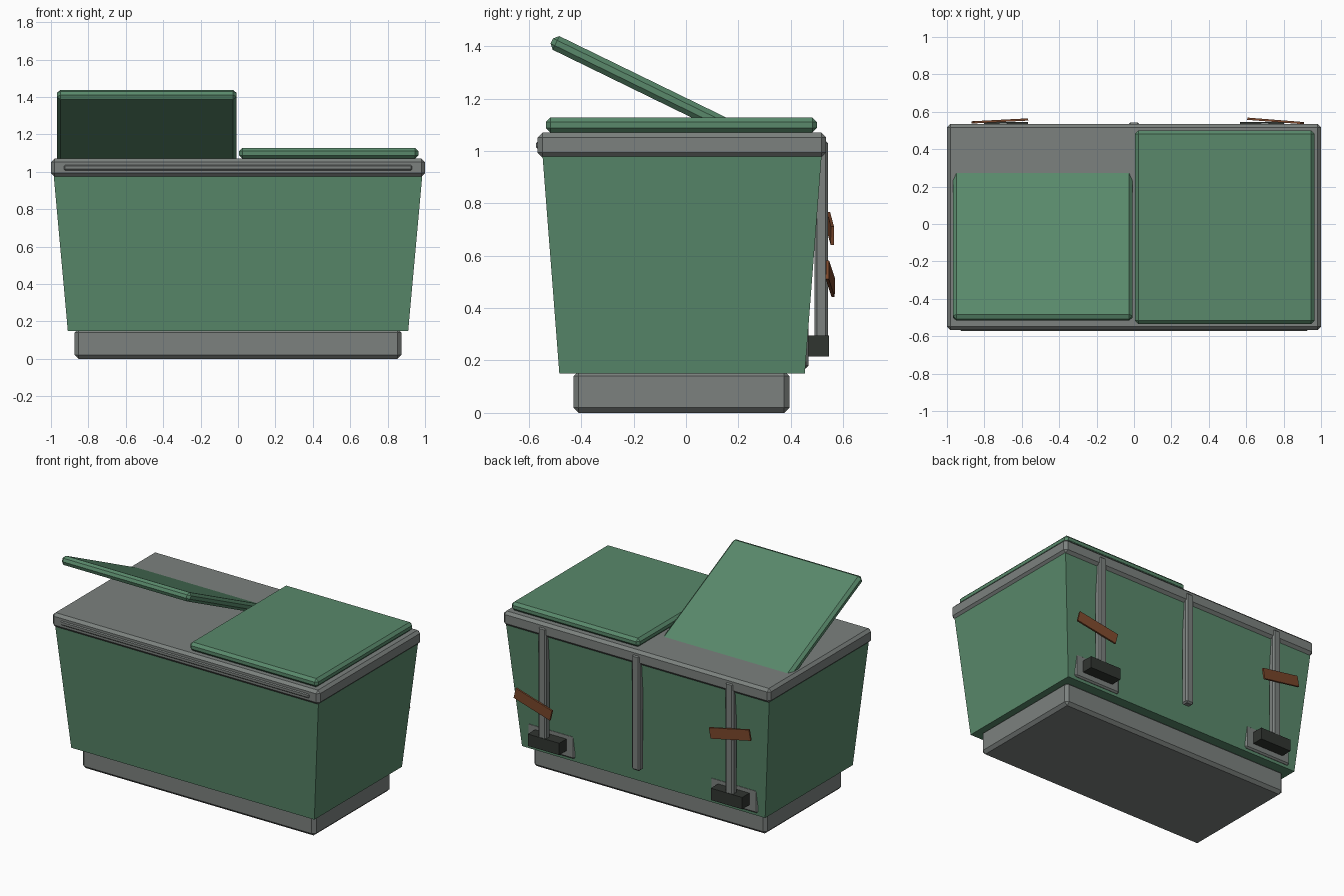
import bpy, bmesh
from math import radians
from mathutils import Euler

if "Cube" in bpy.data.objects:
    bpy.data.objects.remove(bpy.data.objects["Cube"])


def material(name, rgb):
    m = bpy.data.materials.new(name)
    m.diffuse_color = (*rgb, 1)
    m.use_nodes = True
    m.node_tree.nodes["Principled BSDF"].inputs["Base Color"].default_value = m.diffuse_color
    return m


GREEN = material("green_paint", (0.10, 0.25, 0.147))
GREY = material("grey_metal", (0.20, 0.22, 0.21))
DARK = material("dark_rubber", (0.03, 0.035, 0.03))
RUST = material("rust_brown", (0.20, 0.065, 0.025))


def box(name, x, y, z, mat, bevel=0.0, rot=(0, 0, 0), taper=None):
    """Chamfered box from (min, max) ranges; taper scales the bottom in x and y."""
    size = [b - a for a, b in (x, y, z)]
    bm = bmesh.new()
    bmesh.ops.create_cube(bm, size=1)
    for v in bm.verts:
        bottom = v.co.z < 0
        v.co = [c * s for c, s in zip(v.co, size)]
        if taper and bottom:
            v.co.x *= taper[0]
            v.co.y *= taper[1]
    if bevel:
        bmesh.ops.bevel(bm, geom=bm.edges[:], offset=bevel, segments=1, affect='EDGES')
    mesh = bpy.data.meshes.new(name)
    bm.to_mesh(mesh)
    bm.free()
    mesh.materials.append(mat)
    ob = bpy.data.objects.new(name, mesh)
    ob.location = [(a + b) / 2 for a, b in (x, y, z)]
    ob.rotation_euler = Euler([radians(r) for r in rot])
    bpy.context.collection.objects.link(ob)
    return ob


def around(c, width):
    return (c - width / 2, c + width / 2)


# Plinth, tapered container and rim
box("base", (-0.873, 0.873), (-0.43, 0.395), (0, 0.16), GREY, 0.02)
box("body", (-0.987, 0.987), (-0.549, 0.519), (0.15, 1.0), GREEN,
    taper=(0.91 / 0.987, 0.937 / 1.068))
box("rim", (-1, 1), (-0.566, 0.535), (0.975, 1.07), GREY, 0.018)
box("front_strip", (-0.93, 0.93), (-0.572, -0.55), (1.008, 1.036), GREY, 0.006)

# Lids: right one closed, left one propped open
box("closed_lid", around(0.485, 0.96), (-0.535, 0.50), (1.07, 1.128), GREEN, 0.018)
box("open_lid", around(-0.488, 0.96), around(-0.047, 1.035), around(1.193, 0.058),
    GREEN, 0.018, rot=(-26, 0, 0))

# Rear posts
for name, x in (("left", -0.70), ("middle", 0), ("right", 0.70)):
    box(name + "_rear_post", around(x, 0.06), (0.49, 0.542), (0.26, 1.04), GREY, 0.01)

# Rear foot plates and rubber blocks
for name, x in (("left", -0.685), ("right", 0.685)):
    box(name + "_foot_plate", around(x, 0.35), (0.43, 0.468), (0.17, 0.33), GREY, 0.01)
    box(name + "_rubber_block", around(x, 0.235), (0.455, 0.545), (0.215, 0.295), DARK)

# Crooked rust-brown tabs on the outer posts
for name, x, z, rot in (("left", -0.717, 0.704, (0, 11, 3)),
                        ("right", 0.757, 0.512, (0, 13.5, 4.5))):
    s = -1 if x > 0 else 1
    box(name + "_tab", around(x, 0.295), around(0.551, 0.012), around(z, 0.072), RUST,
        rot=[s * r for r in rot])
